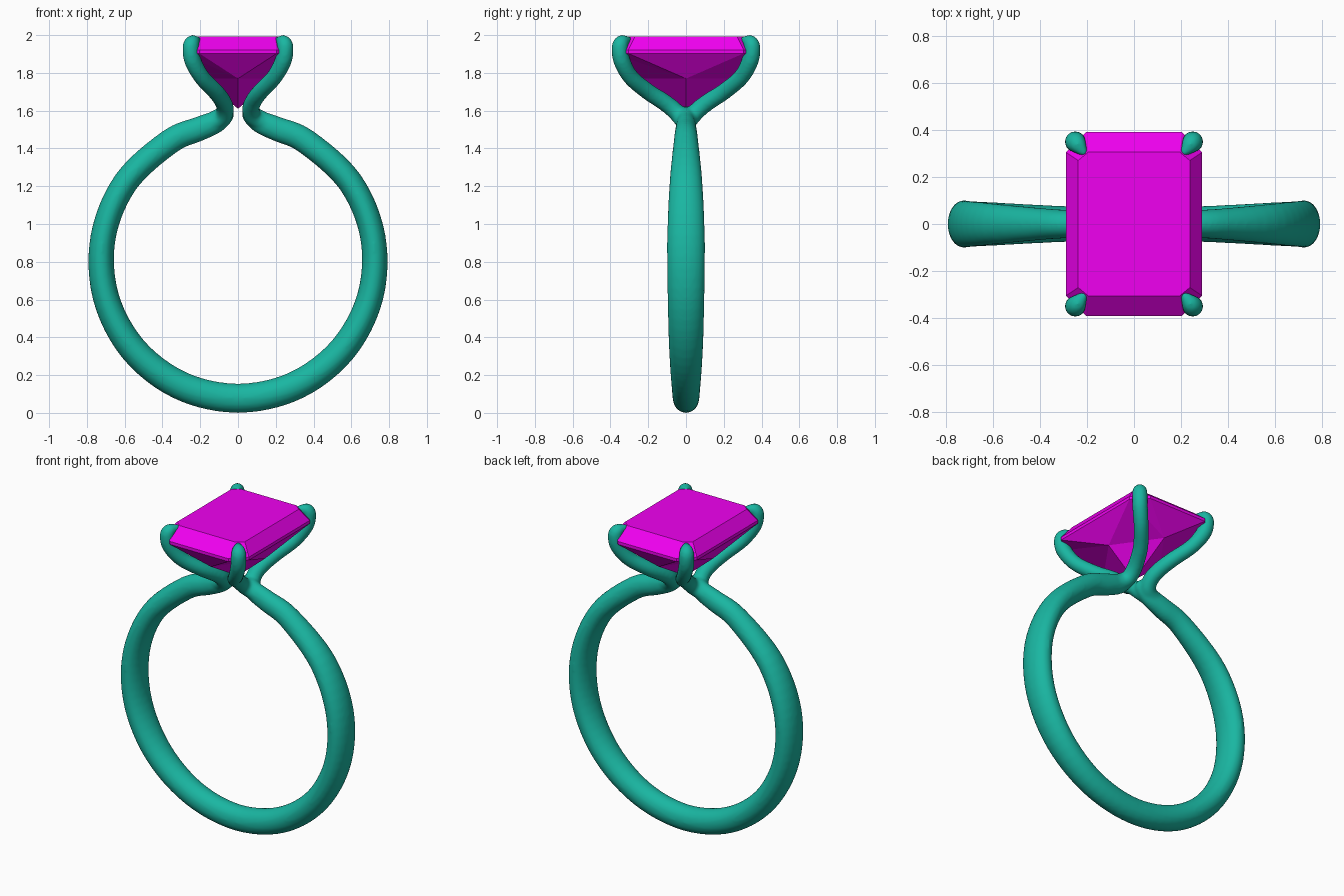
import bpy, bmesh, math
from mathutils import Vector

if "Cube" in bpy.data.objects:
    bpy.data.objects.remove(bpy.data.objects["Cube"])


def material(name, rgb):
    m = bpy.data.materials.new(name)
    m.diffuse_color = (*rgb, 1)
    m.use_nodes = True
    m.node_tree.nodes["Principled BSDF"].inputs["Base Color"].default_value = m.diffuse_color
    return m


def add_object(name, bm, mat):
    bmesh.ops.recalc_face_normals(bm, faces=bm.faces[:])
    me = bpy.data.meshes.new(name)
    bm.to_mesh(me)
    bm.free()
    me.materials.append(mat)
    ob = bpy.data.objects.new(name, me)
    bpy.context.collection.objects.link(ob)
    return ob


def spline(ctrl, steps=6):
    """Catmull-Rom through tuples (x, y, z, in-plane radius, side radius)."""
    c = [ctrl[0]] + list(ctrl) + [ctrl[-1]]
    out = []
    for i in range(1, len(c) - 2):
        for k in range(steps):
            t = k / steps
            out.append([0.5 * (2 * b + (d - a) * t + (2 * a - 5 * b + 4 * d - e) * t * t
                               + (3 * b - a - 3 * d + e) * t ** 3)
                        for a, b, d, e in zip(c[i - 1], c[i], c[i + 1], c[i + 2])])
    return out + [list(ctrl[-1])]


def sweep(bm, ctrl, side, n=24):
    """Capped tube with an elliptical section along a smooth path."""
    path = spline(ctrl)
    pts = [Vector(p[:3]) for p in path]
    b, rings = Vector(side), []
    for i, p in enumerate(pts):
        t = (pts[min(i + 1, len(pts) - 1)] - pts[max(i - 1, 0)]).normalized()
        nrm = t.cross(b).normalized()
        b = nrm.cross(t).normalized()
        rings.append([bm.verts.new(p + nrm * path[i][3] * math.cos(2 * math.pi * k / n)
                                   + b * path[i][4] * math.sin(2 * math.pi * k / n))
                      for k in range(n)])
    for r, s in zip(rings, rings[1:]):
        for k in range(n):
            bm.faces.new((r[k], r[(k + 1) % n], s[(k + 1) % n], s[k]))
    bm.faces.new(rings[0])
    bm.faces.new(rings[-1])


metal = material("metal", (0.01, 0.47, 0.36))
stone = material("stone", (0.87, 0.0, 0.87))

# Band: circle that flows into a tight upward turn under the stone
bm = bmesh.new()
half = []
for deg, ry in ((0, .07), (25, .077), (50, .09), (75, .098), (100, .1), (125, .087), (150, .065)):
    a = math.radians(deg)
    rn = .067 + .0105 * max(0, math.cos(a))
    half.append((.725 * math.sin(a), 0, .805 - .7275 * math.cos(a), rn, ry))
half += [(.21, 0, 1.502, .065, .056), (.12, 0, 1.54, .06, .05),
         (.068, 0, 1.585, .05, .045), (.065, 0, 1.62, .03, .03)]
band = [(-p[0],) + p[1:] for p in reversed(half[1:])] + half
sweep(bm, band, (0, 1, 0))

# Four claws: grow out of the band ends and hook over the stone corners
claw = [(.15, .01, 1.528, .04), (.085, .025, 1.56, .045), (.068, .065, 1.605, .046),
        (.08, .12, 1.648, .045), (.118, .2, 1.70, .044), (.19, .29, 1.775, .043),
        (.238, .338, 1.86, .045), (.25, .35, 1.93, .044), (.242, .34, 1.96, .041),
        (.224, .317, 1.972, .028), (.203, .292, 1.982, .009)]
for sx in (1, -1):
    for sy in (1, -1):
        sweep(bm, [(x * sx, y * sy, z, r, r) for x, y, z, r in claw],
              (.81 * sx, -.58 * sy, .1))
setting = add_object("ring_setting", bm, metal)

# Blend the band and claws into one smooth casting
rm = setting.modifiers.new("fuse", 'REMESH')
rm.mode = 'VOXEL'
rm.voxel_size = 0.01
rm.use_smooth_shade = True
sm = setting.modifiers.new("soften", 'SMOOTH')
sm.factor = 0.5
sm.iterations = 6

# Stone: emerald-cut table, crown, thin girdle and pointed pavilion
bm = bmesh.new()


def octagon(ax, bx, ay, by, z):
    q = [(ax, by), (bx, ay)]
    pts = q + [(-x, y) for x, y in q[::-1]] + [(-x, -y) for x, y in q] \
        + [(x, -y) for x, y in q[::-1]]
    return [bm.verts.new((x, y, z)) for x, y in pts]


rows = [octagon(.237, .195, .305, .27, 1.992),
        octagon(.29, .205, .39, .305, 1.922),
        octagon(.29, .205, .39, .305, 1.903)]
for r, s in zip(rows, rows[1:]):
    for k in range(8):
        bm.faces.new((r[k], r[(k + 1) % 8], s[(k + 1) % 8], s[k]))
bm.faces.new(rows[0])
low = rows[2]
tip = bm.verts.new((0, 0, 1.61))
mids = [bm.verts.new((x, y, 1.77)) for x, y in ((0, .27), (-.19, 0), (0, -.27), (.19, 0))]
for i in range(4):
    c0, c1, c2 = low[2 * i], low[2 * i + 1], low[(2 * i + 2) % 8]
    m0, m1 = mids[i - 1], mids[i]
    bm.faces.new((c1, c2, m1))          # side facet
    bm.faces.new((c0, c1, m1))          # corner facets
    bm.faces.new((c0, m1, m0))
    bm.faces.new((m0, m1, tip))
add_object("gemstone", bm, stone)
